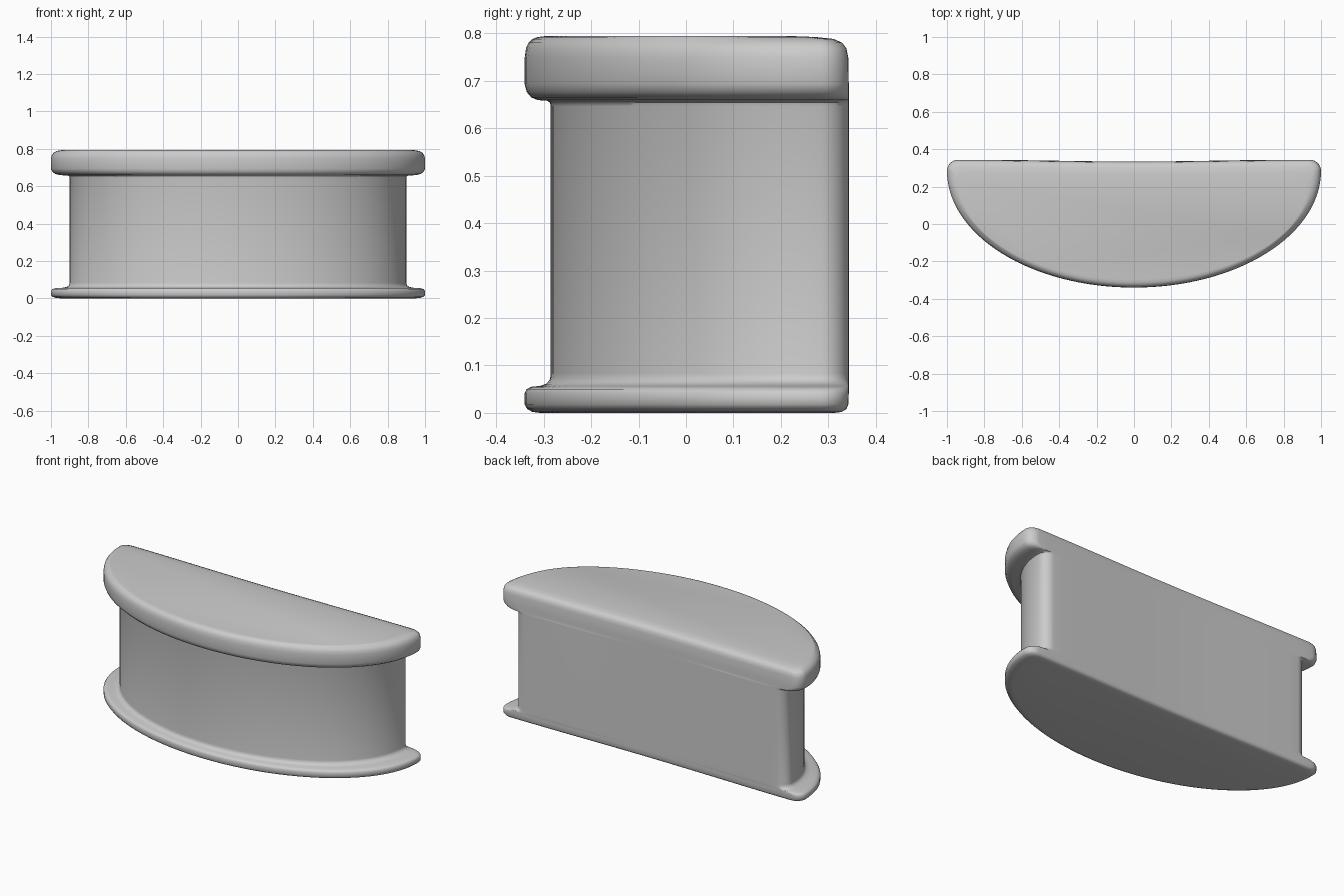
import bpy, bmesh, math

if "Cube" in bpy.data.objects:
    bpy.data.objects.remove(bpy.data.objects["Cube"])


def outline(inset, back_inset):
    """Half-moon outline: elliptical front, rounded corners, nearly flat back."""
    a = 1.0 - inset
    y_front = -0.34 + 0.55 * inset
    y_back = 0.343 - back_inset
    yc = min(0.285, y_back - 0.03)
    r = 0.06
    pts = []
    # front arc, left to right
    for i in range(65):
        t = math.pi + math.pi * i / 64
        pts.append((a * math.cos(t), yc + (yc - y_front) * math.sin(t)))
    # right rear corner
    corner = []
    for i in range(1, 9):
        t = math.pi / 2 * i / 8
        corner.append((a - r + r * math.cos(t), yc + (y_back - yc) * math.sin(t)))
    pts += corner
    # back edge with a slight dip in the middle
    x0 = a - r
    for i in range(1, 32):
        x = x0 * (1 - 2 * i / 32)
        pts.append((x, y_back - 0.009 * math.cos(math.pi / 2 * x / x0) ** 2))
    # left rear corner
    pts += [(-x, y) for x, y in reversed(corner)]
    return pts


# height, side inset, back inset: thin foot, straight body, thick top rim
profile = [
    (0.002, 0.060, 0.030), (0.004, 0.030, 0.015), (0.010, 0.010, 0.005),
    (0.020, 0.000, 0.001), (0.043, 0.000, 0.000), (0.052, 0.007, 0.000),
    (0.057, 0.025, 0.000), (0.059, 0.060, 0.000), (0.064, 0.085, 0.000),
    (0.073, 0.097, 0.000), (0.085, 0.100, 0.000), (0.648, 0.100, 0.000),
    (0.656, 0.097, 0.000), (0.660, 0.085, 0.000), (0.661, 0.050, 0.000),
    (0.667, 0.025, 0.000), (0.678, 0.008, 0.000), (0.695, 0.000, 0.000),
    (0.750, 0.000, 0.001), (0.770, 0.005, 0.005), (0.782, 0.015, 0.014),
    (0.790, 0.030, 0.032), (0.794, 0.050, 0.070), (0.796, 0.080, 0.120),
]

# one continuous lofted shell
bm = bmesh.new()
rings = [[bm.verts.new((x, y, z)) for x, y in outline(s, b)] for z, s, b in profile]
for lo, hi in zip(rings, rings[1:]):
    n = len(lo)
    for i in range(n):
        j = (i + 1) % n
        bm.faces.new((lo[i], lo[j], hi[j], hi[i]))
bm.faces.new(list(reversed(rings[0])))
bm.faces.new(rings[-1])
bmesh.ops.recalc_face_normals(bm, faces=bm.faces)
# stand exactly on the ground
bmesh.ops.translate(bm, verts=bm.verts, vec=(0, 0, -0.002))

mesh = bpy.data.meshes.new("flanged_half_moon_block")
bm.to_mesh(mesh)
bm.free()
block = bpy.data.objects.new("flanged_half_moon_block", mesh)
bpy.context.collection.objects.link(block)
bpy.context.view_layer.objects.active = block
block.select_set(True)
bpy.ops.object.shade_smooth_by_angle(angle=math.radians(50))
